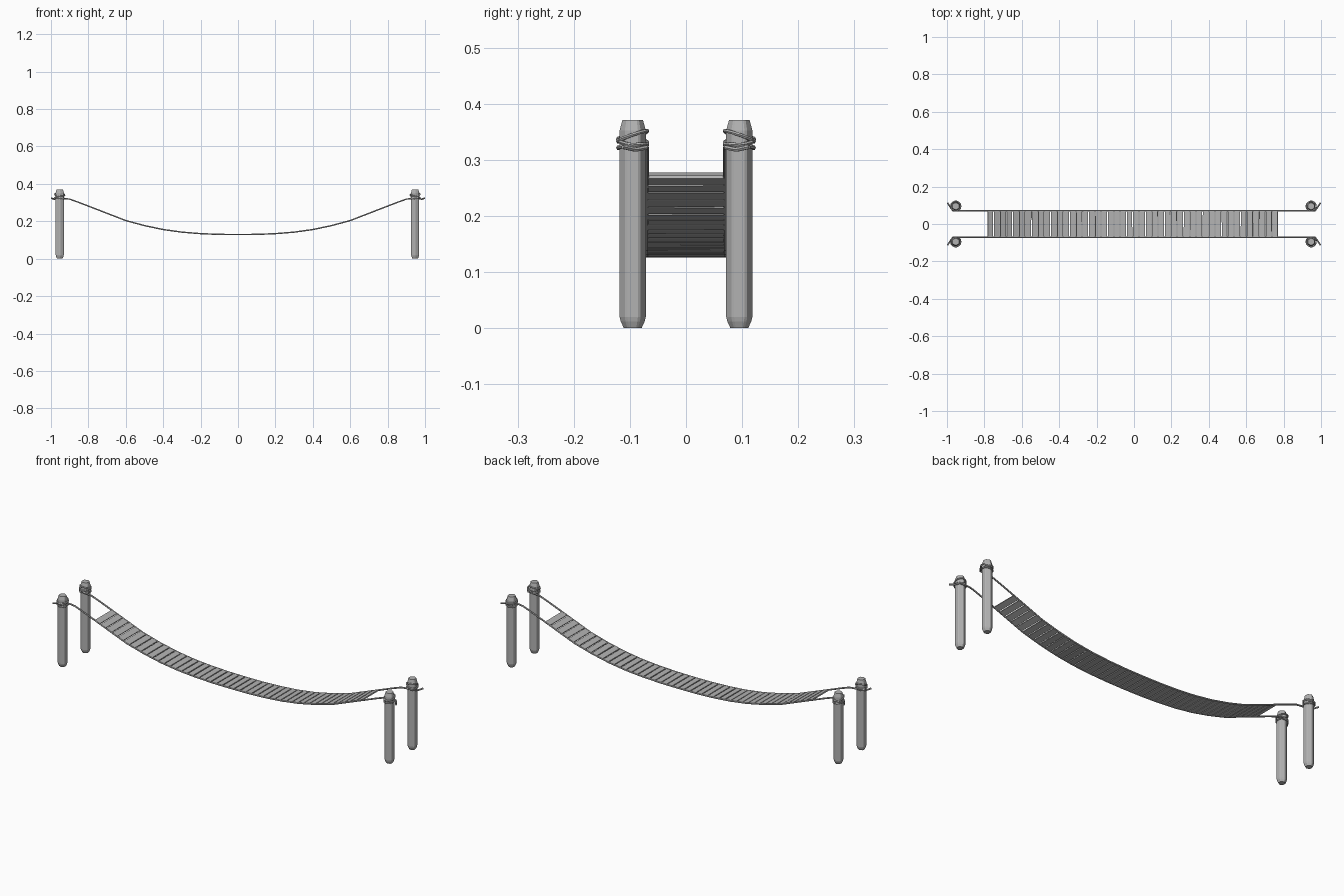
import bpy, bmesh, math, random
from mathutils import Matrix, Vector

if "Cube" in bpy.data.objects:
    bpy.data.objects.remove(bpy.data.objects["Cube"])

random.seed(4)

mat = bpy.data.materials.new("weathered grey")
mat.diffuse_color = (0.45, 0.45, 0.45, 1)
mat.use_nodes = True
mat.node_tree.nodes["Principled BSDF"].inputs["Base Color"].default_value = mat.diffuse_color

# half of the sagging line, (x, z)
SAG = [(0, .129), (.1, .130), (.2, .134), (.3, .142), (.4, .156), (.5, .177),
       (.6, .204), (.75, .262), (.895, .318), (.93, .322), (1.0, .322)]


def sag_z(x):
    x = abs(x)
    for (x0, z0), (x1, z1) in zip(SAG, SAG[1:]):
        if x <= x1:
            return z0 + (z1 - z0) * (x - x0) / (x1 - x0)
    return SAG[-1][1]


def finish(bm, name):
    bmesh.ops.recalc_face_normals(bm, faces=bm.faces)
    me = bpy.data.meshes.new(name)
    bm.to_mesh(me)
    bm.free()
    ob = bpy.data.objects.new(name, me)
    bpy.context.collection.objects.link(ob)
    me.materials.append(mat)
    return ob


def tube(name, pts, radius, cyclic=False, sides=6):
    """Rope swept along a path with a fixed number of sides."""
    pts = [Vector(p) for p in pts]
    n = len(pts)
    bm = bmesh.new()
    rings = []
    for i, p in enumerate(pts):
        a = pts[(i - 1) % n] if cyclic else pts[max(i - 1, 0)]
        b = pts[(i + 1) % n] if cyclic else pts[min(i + 1, n - 1)]
        t = (b - a).normalized()
        u = t.cross(Vector((0, 0, 1))).normalized()
        v = u.cross(t)
        rings.append([bm.verts.new(p + radius * (math.cos(k) * u + math.sin(k) * v))
                      for k in [2 * math.pi * j / sides for j in range(sides)]])
    for i in range(n if cyclic else n - 1):
        r, s = rings[i], rings[(i + 1) % n]
        for j in range(sides):
            bm.faces.new((r[j], r[(j + 1) % sides], s[(j + 1) % sides], s[j]))
    if not cyclic:
        bm.faces.new(rings[0])
        bm.faces.new(rings[-1])
    return finish(bm, name)


def post(name, x, y):
    """Hexagonal post with softened edges, chamfered foot and tapered head."""
    bm = bmesh.new()
    angles = [math.radians(60 * k + 30 + d) for k in range(6) for d in (-7, 7)]
    rings = []
    for r, z in [(.016, .0), (.0215, .012), (.0235, .02), (.0235, .352), (.0185, .371)]:
        rings.append([bm.verts.new((x + r * math.sin(a + math.pi / 6 * 2),
                                    y + r * math.cos(a + math.pi / 6 + math.pi / 6 * 2 - math.pi / 6), z))
                      for a in [b + math.radians(-30) for b in angles]])
    m = len(angles)
    for r, s in zip(rings, rings[1:]):
        for j in range(m):
            bm.faces.new((r[j], r[(j + 1) % m], s[(j + 1) % m], s[j]))
    bm.faces.new(rings[0])
    bm.faces.new(rings[-1])
    return finish(bm, name)


def wrap(name, x, y, z, tilt_y, tilt_x):
    """Tilted rope loop around a post head."""
    pts = []
    for k in range(14):
        a = 2 * math.pi * k / 14
        dx, dy = .0265 * math.cos(a), .0265 * math.sin(a)
        pts.append((x + dx, y + dy, z + tilt_y * dy + tilt_x * dx))
    return tube(name, pts, .0036, cyclic=True)


for sy, side in ((-1, "front"), (1, "back")):
    # side rope, passing inside the posts with tails bent outward
    xs = [i * .05 for i in range(-18, 19)]
    path = [(x, sy * .07, sag_z(x)) for x in xs]
    tail = [(.93, .070, .322), (.968, .071, .322), (.982, .090, .318), (.997, .113, .323)]
    left = [(-x, sy * y, z) for x, y, z in reversed(tail)]
    right = [(x, sy * y, z) for x, y, z in tail]
    tube(side + "_rope", left + path + right, .0042)
    for sx, end, px in ((-1, "left", -.953), (1, "right", .947)):
        tag = side + "_" + end
        post(tag + "_post", px, sy * .095)
        wrap(tag + "_lower_loop", px, sy * .095, .324, -sy * .1, sx * .1)
        wrap(tag + "_middle_loop", px, sy * .095, .333, sy * .12, -sx * .25)
        wrap(tag + "_upper_loop", px, sy * .095, .342, -sy * .35, sx * .1)

# deck planks following the sag
bm = bmesh.new()
COUNT = 46
start, stop = -.785, .772
pitch = (stop - start) / COUNT
for i in range(COUNT):
    x = start + pitch * (i + .5)
    slope = math.atan2(sag_z(x + .01) - sag_z(x - .01), .02)
    w = pitch / math.cos(slope) - .005 + random.uniform(-.001, .001)
    M = (Matrix.Translation((x, random.uniform(-.001, .001), sag_z(x)))
         @ Matrix.Rotation(-slope, 4, 'Y')
         @ Matrix.Rotation(random.uniform(-.006, .006), 4, 'Z')
         @ Matrix.Diagonal((w, .136, .006, 1)))
    bmesh.ops.create_cube(bm, size=1, matrix=M)
finish(bm, "deck_planks")
